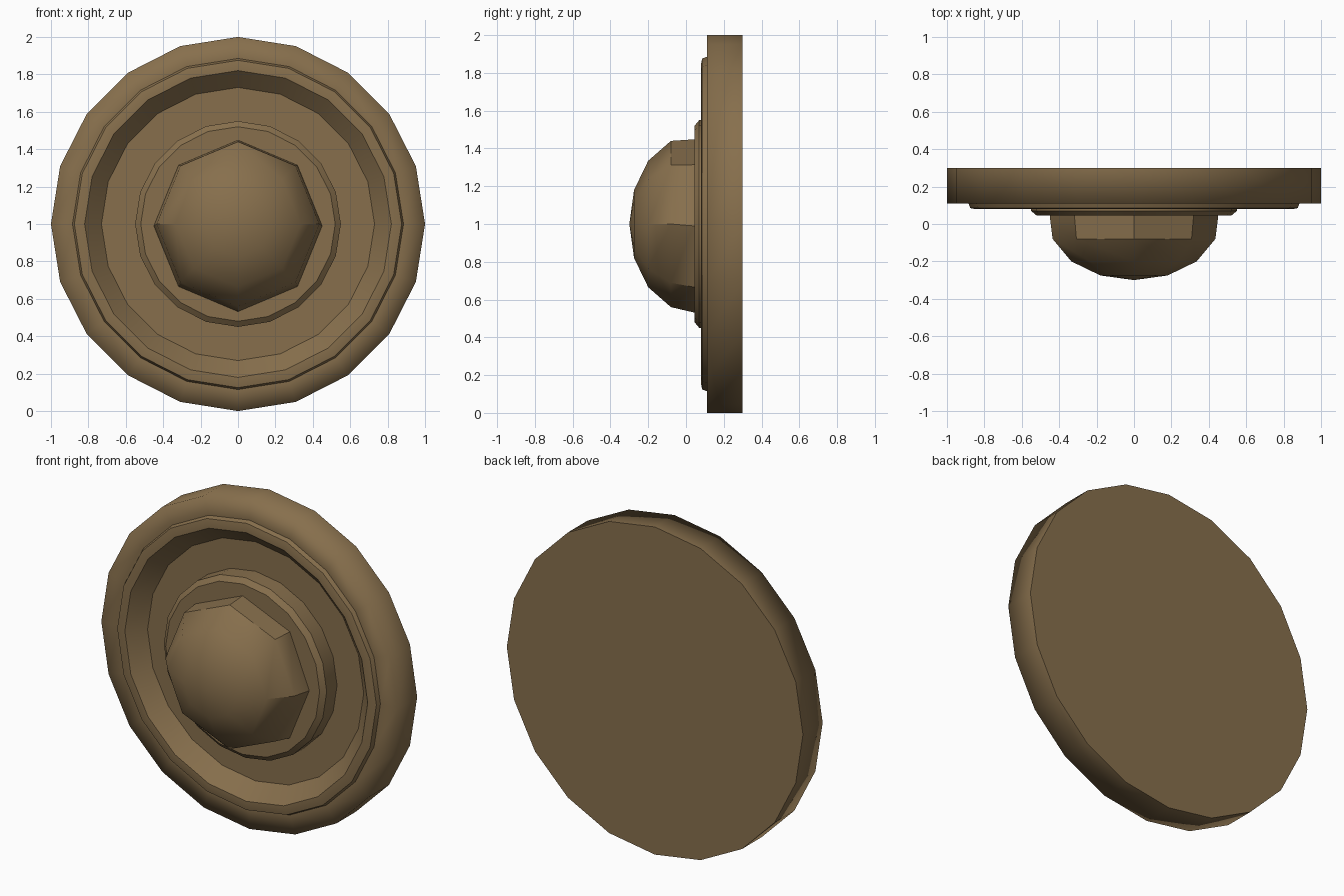
import bpy, bmesh, math

cube = bpy.data.objects.get("Cube")
if cube:
    bpy.data.objects.remove(cube, do_unlink=True)

bronze = bpy.data.materials.new("aged bronze")
bronze.use_nodes = True
colour = (0.242, 0.159, 0.073, 1)
bronze.diffuse_color = colour
bronze.node_tree.nodes["Principled BSDF"].inputs["Base Color"].default_value = colour


def turned(name, rings, sides, front_pole=None):
    """Loft rings (y, x radius, z radius, z centre) along y and cap the ends."""
    bm = bmesh.new()
    loops = []
    for y, rx, rz, zc in rings:
        angles = [2 * math.pi * i / sides for i in range(sides)]
        loops.append([bm.verts.new((rx * math.sin(a), y, zc + rz * math.cos(a)))
                      for a in angles])
    for a, b in zip(loops, loops[1:]):
        for i in range(sides):
            j = (i + 1) % sides
            bm.faces.new((a[i], a[j], b[j], b[i]))
    bm.faces.new(loops[0])
    if front_pole is None:
        bm.faces.new(loops[-1])
    else:
        tip = bm.verts.new(front_pole)
        for i in range(sides):
            bm.faces.new((loops[-1][i], loops[-1][(i + 1) % sides], tip))
    bmesh.ops.recalc_face_normals(bm, faces=bm.faces)
    mesh = bpy.data.meshes.new(name)
    bm.to_mesh(mesh)
    bm.free()
    mesh.materials.append(bronze)
    obj = bpy.data.objects.new(name, mesh)
    bpy.context.collection.objects.link(obj)
    bpy.ops.object.select_all(action="DESELECT")
    obj.select_set(True)
    bpy.context.view_layer.objects.active = obj
    bpy.ops.object.shade_smooth_by_angle(angle=math.radians(35))
    return obj


# Backplate: rim, raised bead, sloped recess and central boss
profile = [(0.30, 1), (0.11, 1), (0.11, 0.885), (0.085, 0.875), (0.08, 0.85),
           (0.08, 0.82), (0.17, 0.73), (0.17, 0.55), (0.07, 0.55), (0.045, 0.52)]
plate = turned("backplate", [(y, r, r, 1) for y, r in profile], 20)

# Soft shading over the outer front corner
verts = plate.data.vertices
for edge in plate.data.edges:
    ends = [verts[i].co for i in edge.vertices]
    if all(abs(c.y - 0.11) < 0.001 and math.hypot(c.x, c.z - 1) > 0.95 for c in ends):
        edge.use_edge_sharp = False

# Eight-sided domed knob
dome = [(0.08, 0.45, 0.46, 0.99), (0.04, 0.45, 0.458, 0.99), (-0.08, 0.435, 0.44, 1),
        (-0.2, 0.335, 0.335, 1), (-0.275, 0.18, 0.18, 1)]
turned("domed_knob", dome, 8, front_pole=(0, -0.30, 1))
